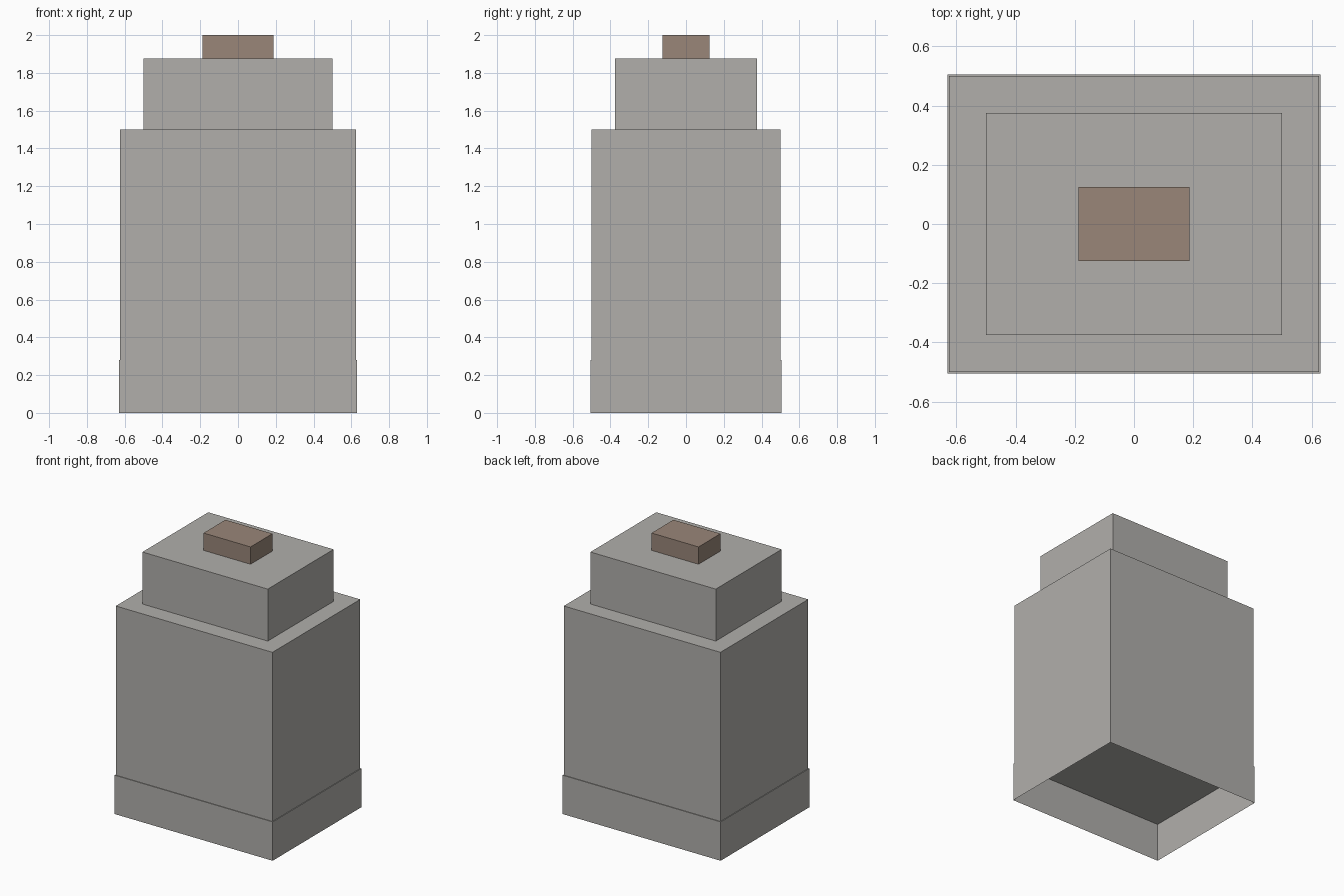
import bpy
import bmesh

cube = bpy.data.objects.get("Cube")
if cube:
    bpy.data.objects.remove(cube, do_unlink=True)


def make_material(name, rgb):
    mat = bpy.data.materials.new(name)
    mat.use_nodes = True
    colour = (*rgb, 1.0)
    mat.diffuse_color = colour
    mat.node_tree.nodes["Principled BSDF"].inputs["Base Color"].default_value = colour
    return mat


def make_box(name, width, depth, bottom, top, mat, open_bottom=False):
    """Flat-faced box centred on the z axis, optionally without its underside."""
    bm = bmesh.new()
    bmesh.ops.create_cube(bm, size=1.0)
    for v in bm.verts:
        v.co.x *= width
        v.co.y *= depth
        v.co.z = top if v.co.z > 0 else bottom
    if open_bottom:
        bm.normal_update()
        under = [f for f in bm.faces if f.normal.z < -0.5]
        bmesh.ops.delete(bm, geom=under, context="FACES_ONLY")
    mesh = bpy.data.meshes.new(name)
    bm.to_mesh(mesh)
    bm.free()
    mesh.materials.append(mat)
    obj = bpy.data.objects.new(name, mesh)
    bpy.context.collection.objects.link(obj)
    return obj


stone = make_material("warm grey", (0.44, 0.43, 0.41))
clay = make_material("dull brown", (0.32, 0.24, 0.19))

# Hollow skirt, a hair wider than the body and open underneath
skirt_top = 0.28
make_box("base_skirt", 1.26, 1.01, 0.0, skirt_top, stone, open_bottom=True)

# Stepped tiers; each rests on the part below
make_box("main_body", 1.25, 1.0, skirt_top, 1.5, stone, open_bottom=True)
make_box("upper_tier", 1.0, 0.75, 1.5, 1.875, stone, open_bottom=True)
make_box("top_cap", 0.375, 0.25, 1.875, 2.0, clay, open_bottom=True)
